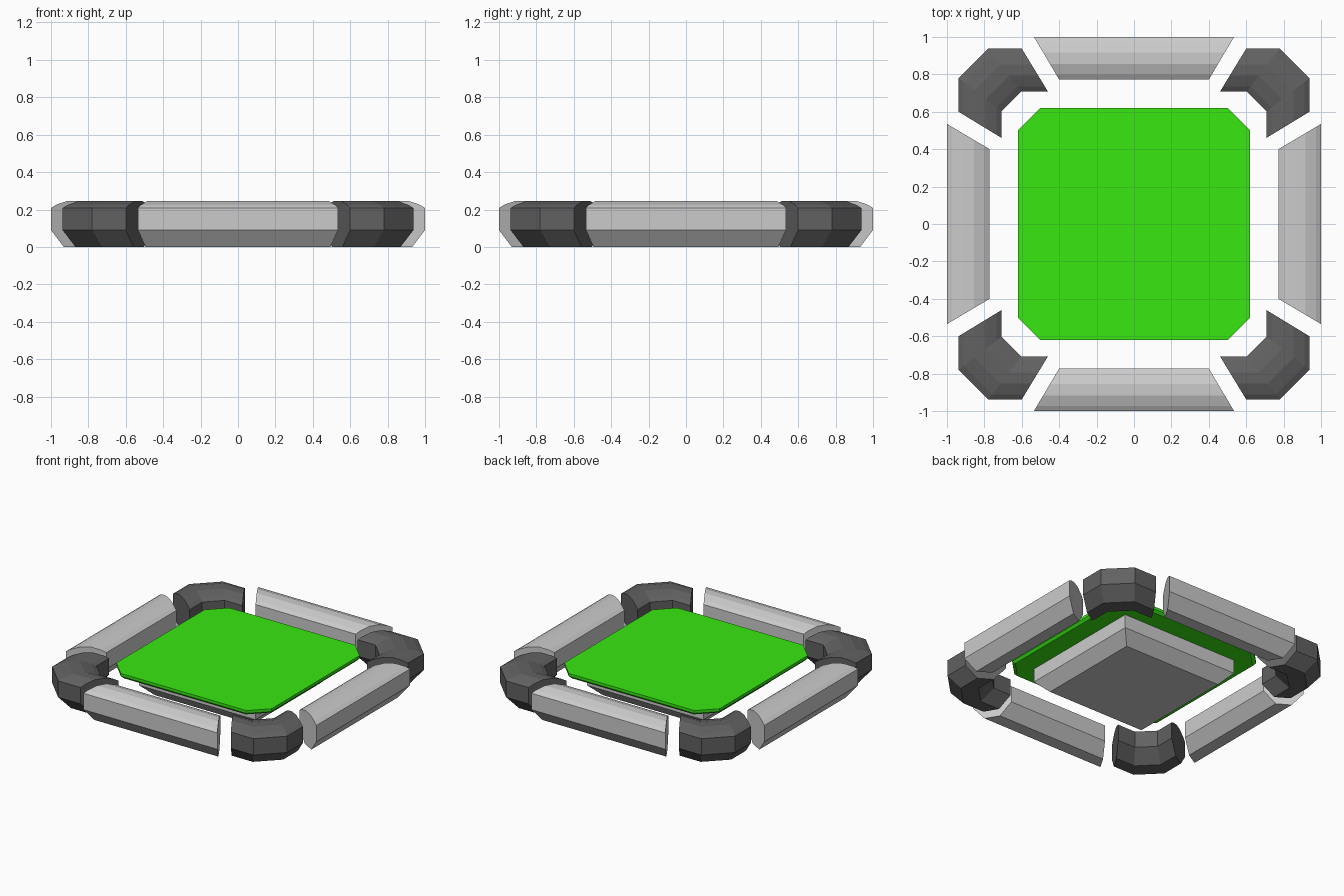
import bpy, bmesh
from math import pi
from mathutils import Matrix, Vector

if "Cube" in bpy.data.objects:
    bpy.data.objects.remove(bpy.data.objects["Cube"])


def material(name, rgb):
    m = bpy.data.materials.new(name)
    m.diffuse_color = (*rgb, 1)
    m.use_nodes = True
    m.node_tree.nodes["Principled BSDF"].inputs["Base Color"].default_value = m.diffuse_color
    return m


def loft(name, rings, mat=None, turn=0.0):
    """Skin closed rings of equal length, cap both ends."""
    bm = bmesh.new()
    loops = [[bm.verts.new(p) for p in r] for r in rings]
    for a, b in zip(loops, loops[1:]):
        for i in range(len(a)):
            j = (i + 1) % len(a)
            bm.faces.new((a[i], a[j], b[j], b[i]))
    bm.faces.new(loops[0])
    bm.faces.new(loops[-1])
    bm.transform(Matrix.Rotation(turn, 4, 'Z'))
    bmesh.ops.recalc_face_normals(bm, faces=bm.faces)
    me = bpy.data.meshes.new(name)
    bm.to_mesh(me)
    bm.free()
    if mat:
        me.materials.append(mat)
    ob = bpy.data.objects.new(name, me)
    bpy.context.collection.objects.link(ob)
    return ob


# Bumper cross-section: (fraction from outer to inner edge, height)
PROFILE = [(0.30, 0), (0, 0.09), (0, 0.208), (0.12, 0.225), (0.37, 0.245),
           (0.63, 0.245), (0.88, 0.225), (1, 0.208), (1, 0.09), (0.70, 0)]


def bumper(name, outer, inner, turn, mat=None):
    rings = []
    for o, i in zip(outer, inner):
        o, i = Vector(o), Vector(i)
        rings.append([(*o.lerp(i, t), z) for t, z in PROFILE])
    return loft(name, rings, mat, turn)


def slab(name, levels, chamfer, mat=None):
    """Square block with optional cut corners, from (half width, z) levels."""
    rings = []
    for w, z in levels:
        c = w - chamfer
        if chamfer:
            pts = [(w, -c), (w, c), (c, w), (-c, w),
                   (-w, c), (-w, -c), (-c, -w), (c, -w)]
        else:
            pts = [(w, -w), (w, w), (-w, w), (-w, -w)]
        rings.append([(x, y, z) for x, y in pts])
    return loft(name, rings, mat)


dark = material("dark_grey", (0.12, 0.12, 0.12))
green = material("green", (0.04, 0.8, 0.006))

# Straight rails and angled corner pieces around the edge
for k in range(4):
    turn = k * pi / 2
    bumper(f"rail_{k + 1}", [(-0.535, 1), (0.535, 1)],
           [(-0.40, 0.772), (0.40, 0.772)], turn)
    bumper(f"corner_{k + 1}",
           [(0.60, 0.938), (0.78, 0.938), (0.938, 0.78), (0.938, 0.60)],
           [(0.46, 0.708), (0.602, 0.708), (0.708, 0.602), (0.708, 0.46)],
           turn, dark)

# Central base block and green plate on top
slab("base", [(0.39, 0), (0.465, 0.08), (0.465, 0.18)], 0)
slab("top_plate", [(0.605, 0.178), (0.62, 0.195), (0.62, 0.215)], 0.118, green)
